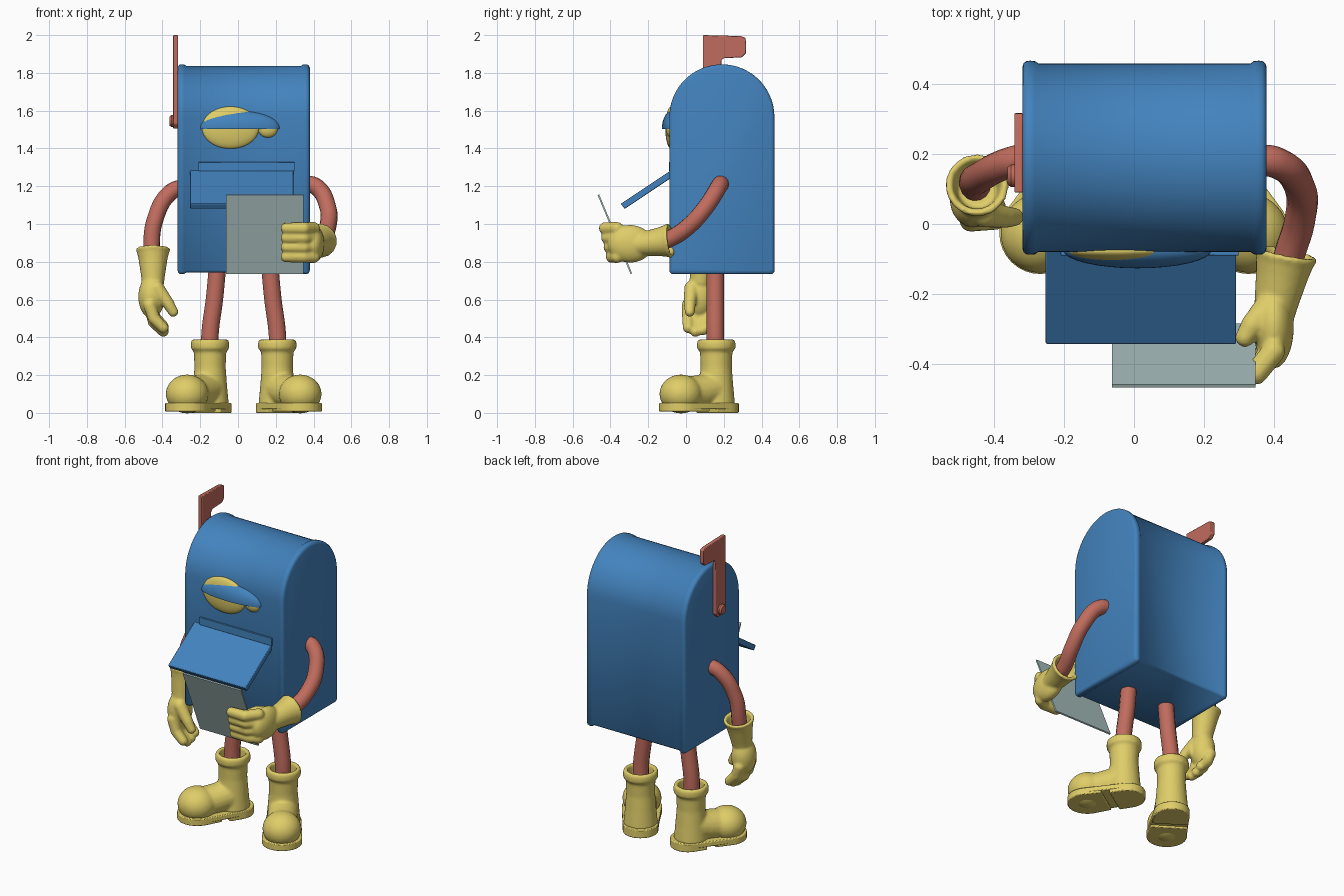
import bpy, bmesh, math
from mathutils import Matrix, Vector

cube = bpy.data.objects.get("Cube")
if cube:
    bpy.data.objects.remove(cube, do_unlink=True)


def material(name, rgb):
    m = bpy.data.materials.new(name)
    m.use_nodes = True
    m.diffuse_color = (*rgb, 1)
    bsdf = next(n for n in m.node_tree.nodes if n.type == 'BSDF_PRINCIPLED')
    bsdf.inputs["Base Color"].default_value = (*rgb, 1)
    return m


BLUE = material("box blue", (0.055, 0.225, 0.51))
RED = material("limb red", (0.53, 0.15, 0.11))
YELLOW = material("rubber yellow", (0.74, 0.61, 0.14))
PAPER = material("paper grey", (0.42, 0.56, 0.55))


def finish(name, bm, mat, matrix=None, angle=35, bevel=0, blend=0):
    """Turn a bmesh into an object; blend fuses its overlapping pieces."""
    bmesh.ops.recalc_face_normals(bm, faces=bm.faces)
    me = bpy.data.meshes.new(name)
    bm.to_mesh(me)
    bm.free()
    if matrix:
        me.transform(matrix)
    me.materials.append(mat)
    me.polygons.foreach_set("use_smooth", [True] * len(me.polygons))
    me.set_sharp_from_angle(angle=math.radians(angle))
    ob = bpy.data.objects.new(name, me)
    bpy.context.collection.objects.link(ob)
    if bevel:
        b = ob.modifiers.new("Bevel", 'BEVEL')
        b.width, b.segments = bevel, 2
    if blend:
        r = ob.modifiers.new("Fuse", 'REMESH')
        r.mode, r.voxel_size, r.use_smooth_shade = 'VOXEL', blend, True
        s = ob.modifiers.new("Soften", 'SMOOTH')
        s.factor, s.iterations = 0.5, 4
    return ob


def loft(bm, rings):
    rows = [[bm.verts.new(p) for p in ring] for ring in rings]
    for a, b in zip(rows, rows[1:]):
        for i in range(len(a)):
            j = (i + 1) % len(a)
            bm.faces.new((a[i], a[j], b[j], b[i]))
    bm.faces.new(rows[0])
    bm.faces.new(rows[-1])


def aim(origin, axis):
    return Matrix.Translation(origin) @ Vector(axis).to_track_quat('Z', 'Y').to_matrix().to_4x4()


def lathe(bm, profile, matrix=Matrix(), n=28):
    turn = [math.tau * i / n for i in range(n)]
    loft(bm, [[matrix @ Vector((r * math.cos(t), r * math.sin(t), h)) for t in turn]
              for r, h in profile])


def ball(bm, centre, radii):
    m = Matrix.Translation(centre) @ Matrix.Diagonal((*radii, 1))
    return bmesh.ops.create_uvsphere(bm, u_segments=32, v_segments=18, radius=1, matrix=m)


def chain(bm, points, radii):
    """Rounded segments along a path, for fingers and insteps."""
    for p, r in zip(points, radii):
        ball(bm, p, (r, r, r))
    for i in range(len(points) - 1):
        a, b = Vector(points[i]), Vector(points[i + 1])
        bmesh.ops.create_cone(bm, cap_ends=True, segments=18, radius1=radii[i],
                              radius2=radii[i + 1], depth=(b - a).length,
                              matrix=aim((a + b) / 2, b - a))


def slab(name, outline, x0, x1, mat, bevel=0.004):
    bm = bmesh.new()
    loft(bm, [[(x, y, z) for y, z in outline] for x in (x0, x1)])
    return finish(name, bm, mat, bevel=bevel)


def tube(name, points, radius, mat):
    cu = bpy.data.curves.new(name + "_path", 'CURVE')
    cu.dimensions, cu.bevel_depth, cu.bevel_resolution = '3D', radius, 5
    cu.use_fill_caps = True
    sp = cu.splines.new('BEZIER')
    sp.bezier_points.add(len(points) - 1)
    for bp, p in zip(sp.bezier_points, points):
        bp.co = p
        bp.handle_left_type = bp.handle_right_type = 'AUTO'
    tmp = bpy.data.objects.new(name + "_path", cu)
    bm = bmesh.new()
    me = bpy.data.meshes.new_from_object(tmp)
    bm.from_mesh(me)
    bpy.data.objects.remove(tmp)
    bpy.data.meshes.remove(me)
    finish(name, bm, mat)


# Arched box with raised rims at both ends
def arch(x, inset):
    r, zc, z0, k = 0.278 - inset, 1.567, 0.735 + inset, 0.012
    pts = [(r * math.cos(math.pi * i / 32), zc + r * math.sin(math.pi * i / 32)) for i in range(33)]
    pts += [(-r, z0 + k), (-r + k, z0), (r - k, z0), (r, z0 + k)]
    return [(x, 0.19 + y, z) for y, z in pts]


MID = 0.03
stations = [(0.35, 0.018), (0.346, 0.007), (0.338, 0.001), (0.328, 0), (0.314, 0.001), (0.304, 0.008)]
bm = bmesh.new()
loft(bm, [arch(MID - x, i) for x, i in stations] + [arch(MID + x, i) for x, i in reversed(stations)])
finish("mailbox_body", bm, BLUE, angle=50)

# Eyes and the shared heavy lid
for name, c, r in (("large_eye", (-0.04, -0.078, 1.51), (0.152, 0.032, 0.112)),
                   ("small_eye", (0.158, -0.078, 1.505), (0.052, 0.028, 0.048))):
    bm = bmesh.new()
    ball(bm, c, r)
    finish(name, bm, YELLOW)
bm = bmesh.new()
ball(bm, (0.01, -0.075, 1.508), (0.212, 0.052, 0.09))
cut = bmesh.ops.bisect_plane(bm, geom=bm.verts[:] + bm.edges[:] + bm.faces[:],
                             plane_co=(0, 0, 1.503), plane_no=(0, 0, -1), clear_outer=True)
bmesh.ops.holes_fill(bm, edges=[e for e in bm.edges if e.is_boundary])
finish("eyelid", bm, BLUE)

# Mail slot trim and open flap
slab("slot_trim", [(-0.07, 1.28), (-0.09, 1.28), (-0.09, 1.328), (-0.07, 1.328)], -0.21, 0.30, BLUE, 0.002)
slab("mail_flap", [(-0.07, 1.29), (-0.345, 1.107), (-0.325, 1.08), (-0.07, 1.25)], -0.253, 0.293, BLUE)

# Letter held in the hand
slab("letter", [(-0.468, 1.153), (-0.460, 1.157), (-0.285, 0.738), (-0.293, 0.734)], -0.063, 0.348, PAPER, 0)

# Signal flag and its pivot
slab("signal_flag", [(0.09, 2.0), (0.29, 1.995), (0.316, 1.985), (0.318, 1.905), (0.295, 1.882),
                     (0.2, 1.878), (0.187, 1.865), (0.187, 1.53), (0.165, 1.505),
                     (0.112, 1.505), (0.09, 1.53)], -0.343, -0.318, RED)
bm = bmesh.new()
lathe(bm, [(0.032, 0), (0.032, 0.035), (0.024, 0.045)], aim((-0.318, 0.138, 1.545), (-1, 0, 0)))
finish("flag_pivot", bm, RED)

# Legs and boots, mirrored about the box centre
for side, s in (("left", 1), ("right", -1)):
    tube(side + "_leg", [(MID + s * x, 0.155, z) for x, z in
                         ((0.138, 0.78), (0.155, 0.6), (0.178, 0.42), (0.18, 0.31))], 0.047, RED)
    place = Matrix.Translation((MID + s * 0.178, 0.16, 0)) @ Matrix.Rotation(s * math.radians(33), 4, 'Z')
    bm = bmesh.new()
    lathe(bm, [(0.001, 0.3), (0.07, 0.3), (0.076, 0.388), (0.096, 0.388), (0.102, 0.375), (0.102, 0.342),
               (0.094, 0.332), (0.086, 0.325), (0.083, 0.24), (0.09, 0.15), (0.1, 0.04), (0.001, 0.03)])
    ball(bm, (0, -0.222, 0.1), (0.113, 0.115, 0.103))
    chain(bm, [(0, -0.01, 0.13), (0, -0.1, 0.112), (0, -0.2, 0.1)], (0.09, 0.09, 0.09))
    finish(side + "_boot", bm, YELLOW, place, blend=0.009)
    # Sole: thin welt, front tread and heel block
    half = [math.pi * i / 16 for i in range(17)]
    toe = [(0.117 * math.cos(t), -0.222 - 0.117 * math.sin(t)) for t in half]
    heel = [(-0.103 * math.cos(t), 0.02 + 0.103 * math.sin(t)) for t in half]
    for name, pts, z0, z1 in (("welt", toe + heel, 0.02, 0.052),
                              ("tread", toe + [(-0.108, -0.11), (0.108, -0.11)], 0.008, 0.03),
                              ("heel", heel + [(0.104, -0.06), (-0.104, -0.06)], 0, 0.03)):
        bm = bmesh.new()
        loft(bm, [[(x, y, z) for x, y in pts] for z in (z0, z1)])
        finish(f"{side}_boot_{name}", bm, YELLOW, place, bevel=0.005)

# Arms
tube("right_arm", [(-0.28, 0.195, 1.2), (-0.36, 0.175, 1.165), (-0.44, 0.135, 1.02),
                   (-0.458, 0.12, 0.87), (-0.455, 0.11, 0.8)], 0.044, RED)
tube("left_arm", [(0.34, 0.185, 1.215), (0.41, 0.175, 1.2), (0.475, 0.105, 1.09),
                  (0.475, 0.01, 0.985), (0.445, -0.09, 0.92), (0.43, -0.15, 0.9)], 0.045, RED)

# Gloves: flared open cuff, palm, four fingers and a thumb
CUFF = [(0.001, 0.07), (0.055, 0.07), (0.07, 0), (0.084, -0.006), (0.092, 0.004), (0.084, 0.022),
        (0.076, 0.06), (0.064, 0.14), (0.058, 0.19), (0.001, 0.2)]

bm = bmesh.new()
lathe(bm, CUFF, aim((-0.45, 0.112, 0.868), (0, -0.2, -1)))
ball(bm, (-0.458, 0.07, 0.615), (0.07, 0.08, 0.115))
for i in range(4):
    y, drop = 0.128 - 0.039 * i, (0.03, 0.008, 0, 0.02)[i]
    chain(bm, [(-0.467, y, 0.57), (-0.445, y, 0.48 + drop), (-0.395, y, 0.43 + drop)], (0.034, 0.032, 0.028))
chain(bm, [(-0.43, 0.03, 0.66), (-0.37, 0.02, 0.58), (-0.343, 0.02, 0.535)], (0.04, 0.032, 0.027))
finish("right_glove", bm, YELLOW, blend=0.008)

bm = bmesh.new()
lathe(bm, CUFF, aim((0.436, -0.085, 0.912), (-0.2, -1, -0.12)))
ball(bm, (0.4, -0.295, 0.895), (0.058, 0.12, 0.1))
for i in range(4):
    z, back = 0.977 - 0.05 * i, 0.012 * i
    chain(bm, [(0.4, -0.365, z), (0.35, -0.428 + back, z), (0.255, -0.43 + back, z)], (0.034, 0.033, 0.03))
chain(bm, [(0.39, -0.23, 0.93), (0.34, -0.29, 0.95), (0.318, -0.325, 0.95)], (0.04, 0.034, 0.028))
finish("left_glove", bm, YELLOW, blend=0.008)
